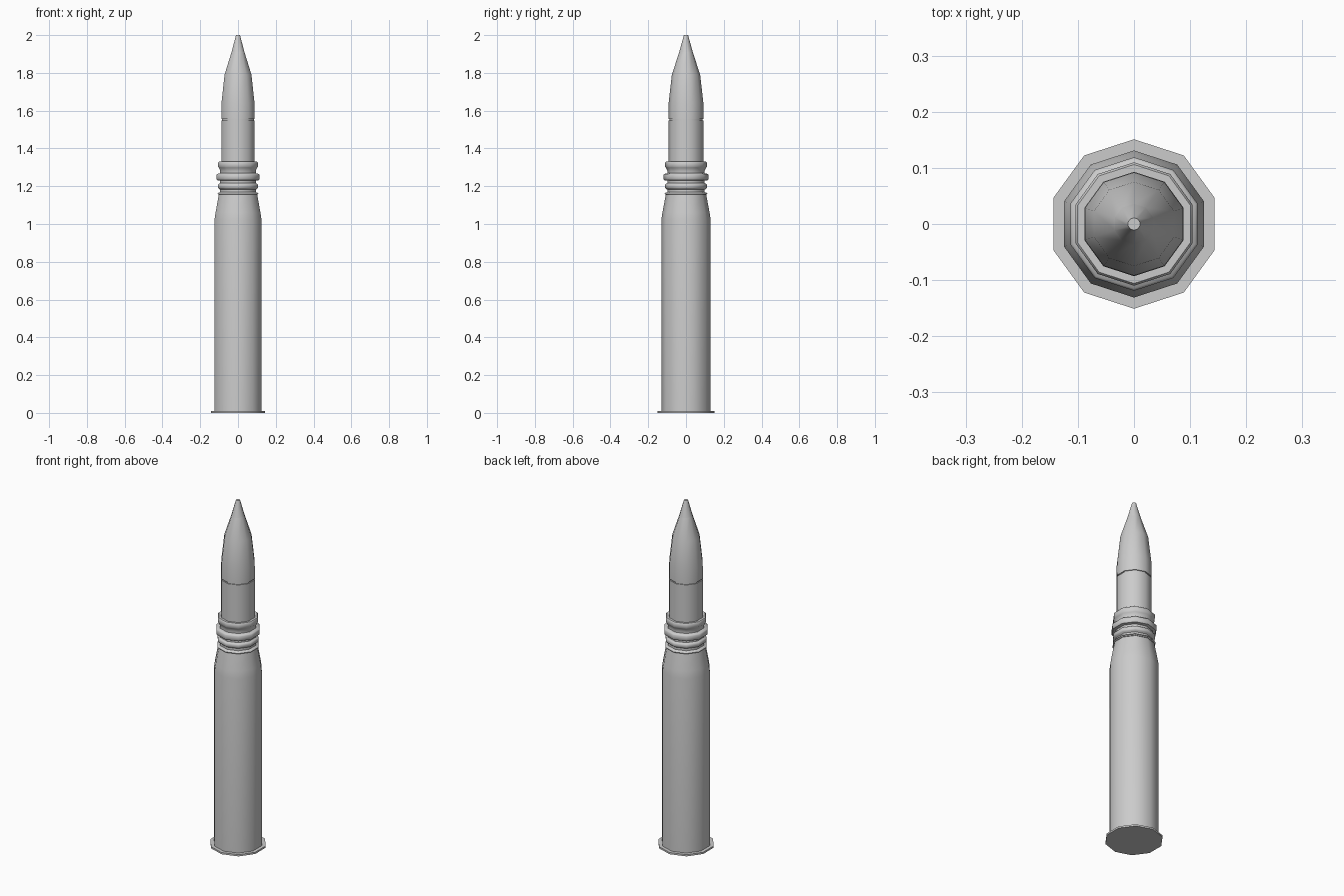
import bpy, bmesh, math

if "Cube" in bpy.data.objects:
    bpy.data.objects.remove(bpy.data.objects["Cube"])

SIDES = 10


def revolve(name, profile, cap_bottom=False, cap_top=False):
    """Turn (radius, height) points into a ten-sided surface with a corner on +y."""
    bm = bmesh.new()
    rings = []
    for r, z in profile:
        ring = []
        for i in range(SIDES):
            a = math.pi / 2 + 2 * math.pi * i / SIDES
            ring.append(bm.verts.new((r * math.cos(a), r * math.sin(a), z)))
        rings.append(ring)
    for low, high in zip(rings, rings[1:]):
        for i in range(SIDES):
            j = (i + 1) % SIDES
            bm.faces.new((low[i], low[j], high[j], high[i]))
    if cap_bottom:
        bm.faces.new(list(reversed(rings[0])))
    if cap_top:
        bm.faces.new(rings[-1])
    mesh = bpy.data.meshes.new(name)
    bm.to_mesh(mesh)
    bm.free()
    obj = bpy.data.objects.new(name, mesh)
    bpy.context.collection.objects.link(obj)
    bpy.ops.object.select_all(action='DESELECT')
    obj.select_set(True)
    bpy.context.view_layer.objects.active = obj
    bpy.ops.object.shade_smooth_by_angle(angle=math.radians(40))
    return obj


# Casing: thin base rim, straight wall, tapered shoulder
revolve("casing", [
    (0.151, 0.0), (0.151, 0.01), (0.131, 0.01),
    (0.131, 1.02), (0.125, 1.06), (0.107, 1.155)], cap_bottom=True)

# Driving bands: (radius, bottom, top) of each ridge, joined by grooves
bands = [(0.114, 1.155, 1.165), (0.112, 1.188, 1.212),
         (0.119, 1.232, 1.265), (0.110, 1.298, 1.33)]
GROOVE = 0.099
band_profile = [(0.107, 1.155)]
for r, z0, z1 in bands:
    band_profile += [(r - 0.004, z0), (r, z0 + 0.005),
                     (r, z1 - 0.005), (r - 0.004, z1)]
    if z1 < 1.33:
        band_profile += [(GROOVE, z1 + 0.004), (GROOVE, z1 + 0.017)]
band_profile.append((0.093, 1.33))
revolve("driving_bands", band_profile)

# Projectile: cylindrical shank, shallow groove, pointed nose
revolve("projectile", [
    (0.093, 1.33), (0.093, 1.548), (0.088, 1.548), (0.088, 1.555),
    (0.093, 1.555), (0.092, 1.64), (0.075, 1.79), (0.036, 1.91)])

# Fuze tip with a small flat end
revolve("fuze_tip", [(0.036, 1.91), (0.011, 2.0)], cap_top=True)
